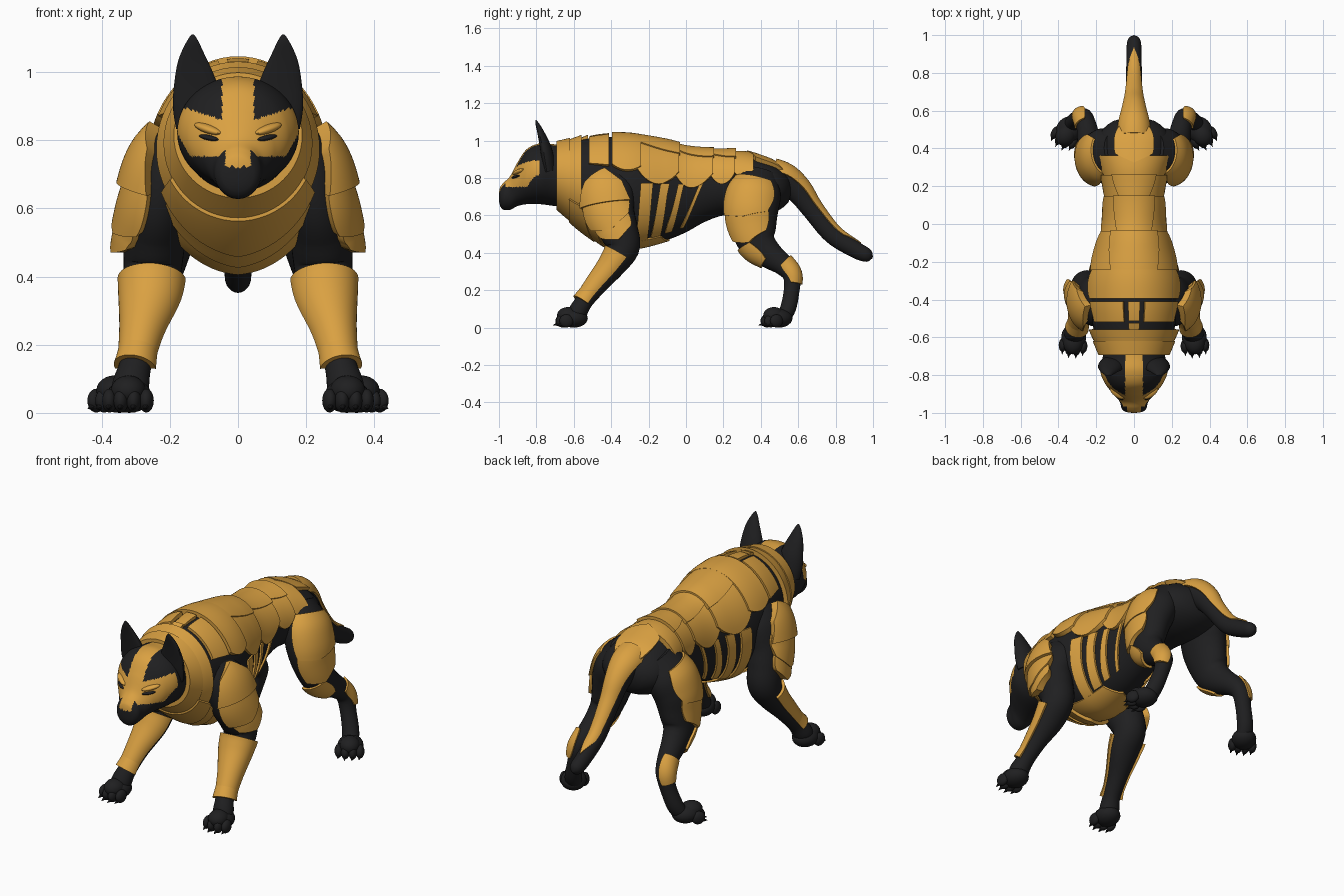
import bpy, bmesh, math
from mathutils import Vector, Matrix

if "Cube" in bpy.data.objects:
    bpy.data.objects.remove(bpy.data.objects["Cube"])


def material(name, rgb):
    m = bpy.data.materials.new(name)
    m.diffuse_color = (*rgb, 1)
    m.use_nodes = True
    m.node_tree.nodes["Principled BSDF"].inputs["Base Color"].default_value = m.diffuse_color
    return m


BLACK = material("black_fur", (0.014, 0.014, 0.015))
GOLD = material("gold_armour", (0.70, 0.355, 0.054))


def finish(name, bm, mats, mirror=False):
    bmesh.ops.recalc_face_normals(bm, faces=bm.faces)
    me = bpy.data.meshes.new(name)
    bm.to_mesh(me)
    bm.free()
    ob = bpy.data.objects.new(name, me)
    bpy.context.collection.objects.link(ob)
    for m in mats:
        me.materials.append(m)
    bpy.ops.object.select_all(action='DESELECT')
    ob.select_set(True)
    bpy.context.view_layer.objects.active = ob
    bpy.ops.object.shade_smooth_by_angle(angle=math.radians(38))
    if mirror:
        ob.modifiers.new("mirror", 'MIRROR').use_mirror_merge = False
    return ob


class Loft:
    """Elliptical tube through (x, y, z, side radius, other radius), addressed by y or z."""

    def __init__(self, path, axis, upright=False, scoop=1.0):
        self.p, self.axis, self.upright, self.scoop = path, axis, upright, scoop
        self.k0, self.k1 = path[0][axis], path[-1][axis]

    def sample(self, key):
        p, ax = self.p, self.axis
        sgn = 1 if self.k1 > self.k0 else -1
        i = 0
        while i < len(p) - 2 and sgn * (key - p[i + 1][ax]) > 0:
            i += 1
        f = (key - p[i][ax]) / (p[i + 1][ax] - p[i][ax])
        f = min(1, max(0, f))
        q = [p[max(i - 1, 0)], p[i], p[i + 1], p[min(i + 2, len(p) - 1)]]
        return [0.5 * (2 * b + (c - a) * f + (2 * a - 5 * b + 4 * c - d) * f * f
                       + (3 * b - a - 3 * c + d) * f ** 3) for a, b, c, d in zip(*q)]

    def point(self, key, ang, off=0.0):
        s = self.sample(key)
        side, up = Vector((1, 0, 0)), Vector((0, 0, 1))
        if not self.upright:
            e = (self.k1 - self.k0) * 0.01
            tan = Vector(self.sample(key + e)[:3]) - Vector(self.sample(key - e)[:3])
            tan.normalize()
            side = (side - tan * tan.x).normalized()
            up = tan.cross(side)
        c = math.cos(ang)
        rb = (max(s[4], 0.002) + off) * (self.scoop if c < 0 else 1)
        return Vector(s[:3]) + side * (max(s[3], 0.002) + off) * math.sin(ang) + up * rb * c

    def build(self, name, steps=40, segs=32, mirror=False, rule=None):
        bm = bmesh.new()
        rows = [[bm.verts.new(self.point(self.k0 + (self.k1 - self.k0) * i / steps, math.tau * j / segs))
                 for j in range(segs)] for i in range(steps + 1)]
        for a, b in zip(rows, rows[1:]):
            for j in range(segs):
                k = (j + 1) % segs
                bm.faces.new((a[j], a[k], b[k], b[j]))
        bm.faces.new(rows[0])
        bm.faces.new(rows[-1])
        if rule:
            for f in bm.faces:
                f.material_index = int(rule(f.calc_center_median()))
        return finish(name, bm, [BLACK, GOLD], mirror)


def plate(name, loft, k0, k1, a0, a1, off0=0.012, off1=0.02, tip=0.0, skew=0.0, taper=0.0,
          narrow=0.0, mirror=False, depth=0.03, ns=10, nr=24):
    """Curved armour plate lying on a loft; angles in degrees, tip makes a V-shaped end."""
    bm, rows = bmesh.new(), []
    mid, half = math.radians(a0 + a1) / 2, math.radians(a1 - a0) / 2
    for i in range(ns + 1):
        s = i / ns
        off = off0 + (off1 - off0) * s
        outer, inner = [], []
        for j in range(nr + 1):
            r = j / nr
            key = k0 + (k1 - k0) * s + tip * s * (1 - abs(2 * r - 1)) - skew * r
            ang = mid + half * (2 * r - 1) * (1 - taper * (2 * s - 1) ** 2) * (1 - narrow * s)
            outer.append(bm.verts.new(loft.point(key, ang, off)))
            inner.append(bm.verts.new(loft.point(key, ang, off - depth)))
        rows.append((outer, inner))
    for (o, n), (o2, n2) in zip(rows, rows[1:]):
        ring, ring2 = o + n[::-1], o2 + n2[::-1]
        for j in range(len(ring)):
            k = (j + 1) % len(ring)
            bm.faces.new((ring[j], ring[k], ring2[k], ring2[j]))
    for o, n in (rows[0], rows[-1]):
        for j in range(nr):
            bm.faces.new((o[j], o[j + 1], n[j + 1], n[j]))
    return finish(name, bm, [GOLD], mirror)


def blob(bm, loc, scale, yaw=0.0, roll=0.0):
    m = (Matrix.Translation(loc) @ Matrix.Rotation(yaw, 4, 'Z') @ Matrix.Rotation(roll, 4, 'Y')
         @ Matrix.Diagonal((*scale, 1)))
    bmesh.ops.create_uvsphere(bm, u_segments=20, v_segments=12, radius=1, matrix=m)


def paw(name, x, y, yaw):
    bm = bmesh.new()
    blob(bm, (0, 0.01, 0.05), (0.066, 0.075, 0.05))
    blob(bm, (0, -0.02, 0.065), (0.052, 0.06, 0.045))
    for i, dx in enumerate((-0.054, -0.019, 0.019, 0.054)):
        fy = -0.05 if i in (1, 2) else -0.034
        blob(bm, (dx, fy, 0.036), (0.022, 0.037, 0.035))
        m = Matrix.Translation((dx, fy - 0.036, 0.016)) @ Matrix.Rotation(math.radians(105), 4, 'X')
        bmesh.ops.create_cone(bm, segments=8, radius1=0.011, radius2=0.001, depth=0.03, matrix=m)
    bmesh.ops.transform(bm, verts=bm.verts,
                        matrix=Matrix.Translation((x, y, 0)) @ Matrix.Rotation(yaw, 4, 'Z'))
    finish(name, bm, [BLACK], True)


# torso: y, top, bottom, half width
torso = Loft([(0, y, (t + b) / 2, w, (t - b) / 2) for y, t, b, w in (
    (-0.72, 0.965, 0.68, 0.15), (-0.60, 0.995, 0.575, 0.202), (-0.50, 1.015, 0.505, 0.225),
    (-0.40, 1.02, 0.45, 0.24), (-0.27, 1.015, 0.43, 0.235), (-0.10, 0.98, 0.47, 0.185),
    (0.0, 0.95, 0.51, 0.157), (0.10, 0.935, 0.565, 0.146), (0.20, 0.93, 0.60, 0.148),
    (0.30, 0.925, 0.60, 0.165), (0.40, 0.90, 0.60, 0.188), (0.48, 0.87, 0.62, 0.18),
    (0.54, 0.82, 0.66, 0.12), (0.565, 0.78, 0.71, 0.04))], 1, True)
torso.build("torso", 60, 48)

# head with painted mask
head = Loft([(0, y, (t + b) / 2, w, (t - b) / 2) for y, t, b, w in (
    (-0.58, 0.97, 0.64, 0.16), (-0.70, 0.98, 0.65, 0.165), (-0.78, 0.985, 0.66, 0.178),
    (-0.85, 0.955, 0.66, 0.15), (-0.90, 0.885, 0.65, 0.108), (-0.94, 0.81, 0.63, 0.076),
    (-0.975, 0.775, 0.63, 0.066), (-0.994, 0.75, 0.65, 0.046), (-1.0, 0.72, 0.68, 0.01))], 1, True)


def mask(c):
    ax = abs(c.x)
    strip = ax < 0.047 and c.z > 0.80
    bridge = ax < 0.037 and c.z > 0.722
    low = 0.752 if ax < 0.14 else 0.752 + (ax - 0.14) * 1.8
    high = 0.86 + 0.33 * max(0, ax - 0.05)
    return strip or bridge or (-0.965 < c.y < -0.785 and low < c.z < high)


head.build("head", 130, 136, rule=mask)

# nose, slanted eye slits under heavy brows
bm = bmesh.new()
blob(bm, (0, -0.972, 0.706), (0.036, 0.027, 0.022))
finish("nose", bm, [BLACK])
bm = bmesh.new()
blob(bm, (0.085, -0.908, 0.807), (0.036, 0.014, 0.008), math.radians(38), math.radians(-10))
finish("eye", bm, [BLACK], True)
bm = bmesh.new()
blob(bm, (0.088, -0.894, 0.833), (0.05, 0.022, 0.013), math.radians(38), math.radians(-16))
finish("brow", bm, [GOLD], True)

# ears, hollow at the front
Loft([(0.112, -0.745, 0.84, 0.07, 0.05), (0.118, -0.755, 0.90, 0.073, 0.05),
      (0.125, -0.765, 0.96, 0.064, 0.045), (0.133, -0.782, 1.03, 0.044, 0.03),
      (0.133, -0.80, 1.09, 0.017, 0.014), (0.132, -0.803, 1.11, 0.003, 0.003)],
     2, scoop=0.35).build("ear", 24, 24, True)

# tail
tail = Loft([(0, 0.42, 0.82, 0.08, 0.08), (0, 0.52, 0.795, 0.075, 0.075), (0, 0.60, 0.73, 0.058, 0.066),
             (0, 0.67, 0.635, 0.047, 0.054), (0, 0.78, 0.50, 0.042, 0.05), (0, 0.90, 0.42, 0.04, 0.045),
             (0, 0.965, 0.388, 0.036, 0.038), (0, 0.99, 0.378, 0.02, 0.022), (0, 0.998, 0.375, 0.004, 0.004)], 1)
tail.build("tail", 50, 28)
plate("tail_guard", tail, 0.47, 0.82, 105, 255, 0.016, 0.005, tip=0.09, narrow=0.4, depth=0.02, ns=24)

# legs
front_leg = Loft([(0.15, -0.40, 0.84, 0.05, 0.09), (0.20, -0.41, 0.74, 0.085, 0.13),
                  (0.23, -0.40, 0.62, 0.09, 0.125), (0.243, -0.36, 0.52, 0.09, 0.105),
                  (0.25, -0.335, 0.43, 0.086, 0.088), (0.258, -0.385, 0.34, 0.08, 0.07),
                  (0.283, -0.475, 0.23, 0.055, 0.055), (0.301, -0.545, 0.14, 0.047, 0.047),
                  (0.315, -0.58, 0.08, 0.054, 0.05), (0.32, -0.60, 0.03, 0.045, 0.03)], 2)
front_leg.build("front_leg", 48, 32, True)
hind_leg = Loft([(0.12, 0.40, 0.84, 0.04, 0.08), (0.155, 0.375, 0.74, 0.10, 0.135),
                 (0.187, 0.355, 0.64, 0.105, 0.14), (0.207, 0.36, 0.54, 0.09, 0.125),
                 (0.225, 0.385, 0.45, 0.075, 0.10), (0.238, 0.445, 0.39, 0.063, 0.075),
                 (0.252, 0.52, 0.335, 0.053, 0.057), (0.268, 0.565, 0.28, 0.05, 0.048),
                 (0.285, 0.565, 0.20, 0.042, 0.042), (0.315, 0.545, 0.10, 0.044, 0.042),
                 (0.335, 0.51, 0.04, 0.045, 0.035)], 2)
hind_leg.build("hind_leg", 48, 32, True)
paw("front_paw", 0.32, -0.61, 0.08)
paw("hind_paw", 0.352, 0.488, 0.5)

# collar rings
plate("collar_front", torso, -0.685, -0.62, 0, 360, 0.026, 0.024, nr=64)
plate("collar_rear", torso, -0.63, -0.56, 0, 360, 0.016, 0.026, nr=64)

# withers blocks and shoulder band
plate("withers_tab", torso, -0.56, -0.525, -7, 7)
plate("withers_block", torso, -0.515, -0.41, -7, 7)
plate("withers_side", torso, -0.52, -0.41, 13, 64, 0.014, 0.022, mirror=True)
plate("shoulder_band", torso, -0.395, -0.24, -68, 68, 0.026, 0.024, taper=0.08)

# back plates: start, end, half angle, with a forward-pointing centre plate on each
for i, (y0, y1, a) in enumerate(((-0.26, -0.04, 81), (-0.06, 0.145, 87), (0.13, 0.26, 89), (0.24, 0.36, 76))):
    plate(f"back_plate_{i}", torso, y0, y1, -a, a, 0.014, 0.026, taper=0.2)
    if i < 3:
        plate(f"spine_plate_{i}", torso, y1 + 0.006, y0 + 0.015, -42, 42, 0.033, 0.022, tip=-0.035,
              taper=0.08, narrow=0.25)
plate("rump_plate", torso, 0.515, 0.37, -30, 30, 0.02, 0.028, tip=-0.045, taper=0.05)

# chest and belly plates
for i, (y0, y1, a, off) in enumerate(((-0.625, -0.56, 62, 0.034), (-0.585, -0.50, 56, 0.03),
                                      (-0.53, -0.42, 47, 0.024))):
    plate(f"chest_plate_{i}", torso, y0, y1, 180 - a, 180 + a, off, off + 0.008, tip=0.07, depth=0.045)
plate("belly_plate", torso, -0.46, -0.14, 150, 210, 0.012, 0.01, tip=0.05, ns=20)

# rib slats
for i, (y0, y1, skew, a) in enumerate(((-0.24, -0.178, 0.03, 154), (-0.14, -0.09, 0.05, 148),
                                       (-0.045, -0.01, 0.07, 146), (0.077, 0.098, 0.11, 146))):
    plate(f"rib_{i}", torso, y0, y1, 80, a, 0.01, 0.01, skew=skew, mirror=True)

# shoulder: peaked cap over two lower lames
plate("shoulder_cap", front_leg, 0.65, 0.745, 20, 130, 0.046, 0.04, tip=0.05, narrow=0.3,
      mirror=True, depth=0.04)
for i, (z0, z1, a0, a1) in enumerate(((0.69, 0.57, 20, 132), (0.60, 0.51, 35, 126))):
    plate(f"shoulder_lame_{i}", front_leg, z0, z1, a0, a1, 0.026, 0.04, tip=-0.04, taper=0.14,
          mirror=True, depth=0.04)

# forearm, thigh, knee and hock armour
plate("forearm_guard", front_leg, 0.39, 0.18, -82, 112, 0.016, 0.01, mirror=True, ns=16)
plate("wrist_guard", front_leg, 0.195, 0.135, -82, 112, 0.008, 0.016, mirror=True, ns=6)
plate("thigh_plate_upper", hind_leg, 0.775, 0.60, 5, 132, 0.01, 0.02, tip=-0.02, taper=0.16, mirror=True)
plate("thigh_plate_lower", hind_leg, 0.64, 0.49, 10, 128, 0.012, 0.02, tip=-0.03, taper=0.15, mirror=True)
plate("knee_plate", hind_leg, 0.46, 0.385, -30, 80, 0.012, 0.012, taper=0.2, mirror=True)
plate("hock_plate", hind_leg, 0.335, 0.23, 65, 185, 0.01, 0.01, taper=0.25, mirror=True)
